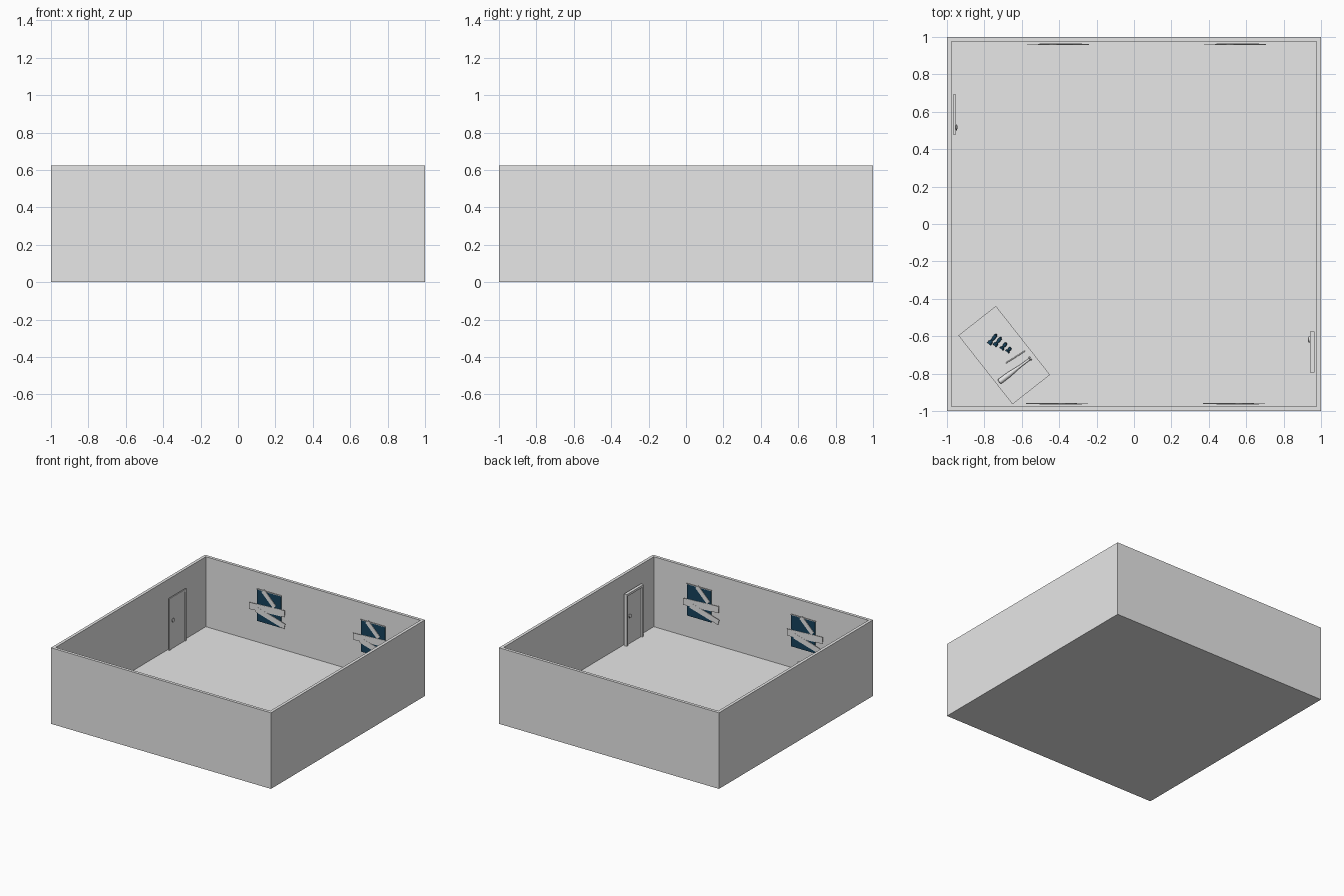
import bpy, bmesh, math
from mathutils import Matrix, Vector

cube = bpy.data.objects.get("Cube")
if cube:
    bpy.data.objects.remove(cube, do_unlink=True)


def material(name, color):
    m = bpy.data.materials.new(name)
    m.diffuse_color = color
    m.use_nodes = True
    m.node_tree.nodes["Principled BSDF"].inputs["Base Color"].default_value = color
    return m


GREY = material("light_grey", (0.8, 0.8, 0.8, 1))
BLUE = material("dark_blue", (0.008, 0.055, 0.11, 1))
FLOOR, INNER, HEIGHT = 0.05, 0.965, 0.625


def finish(bm, name, frame=Matrix(), mat=GREY, smooth=False):
    bmesh.ops.recalc_face_normals(bm, faces=bm.faces)
    me = bpy.data.meshes.new(name)
    bm.to_mesh(me)
    bm.free()
    me.materials.append(mat)
    ob = bpy.data.objects.new(name, me)
    ob.matrix_world = frame
    bpy.context.collection.objects.link(ob)
    if smooth:
        bpy.ops.object.select_all(action="DESELECT")
        ob.select_set(True)
        bpy.context.view_layer.objects.active = ob
        bpy.ops.object.shade_smooth_by_angle()
    return ob


def box(name, center, size, frame=Matrix(), tilt=0, mat=GREY):
    bm = bmesh.new()
    spin = Matrix.Rotation(math.radians(tilt), 4, "Y")
    bmesh.ops.create_cube(bm, size=1, matrix=Matrix.Translation(center) @ spin @ Matrix.Diagonal((*size, 1)))
    return finish(bm, name, frame, mat)


def lathe(name, profile, frame, mat=GREY, sides=16):
    """Spin (radius, height) points round the local z axis."""
    bm = bmesh.new()
    verts = [bm.verts.new((r, 0, h)) for r, h in profile]
    edges = [bm.edges.new(pair) for pair in zip(verts, verts[1:])]
    bmesh.ops.spin(bm, geom=verts + edges, axis=(0, 0, 1), cent=(0, 0, 0),
                   angle=math.tau, steps=sides)
    bmesh.ops.remove_doubles(bm, verts=bm.verts, dist=0.00005)
    return finish(bm, name, frame, mat, True)


def lying(start, end):
    """Frame whose z axis runs from start towards end."""
    a, b = Vector(start), Vector(end)
    return Matrix.Translation(a) @ (b - a).to_track_quat("Z", "Y").to_matrix().to_4x4()


def on_wall(x, y, turn):
    """Frame with x to the right and -y into the room."""
    return Matrix.Translation((x, y, 0)) @ Matrix.Rotation(math.radians(turn), 4, "Z")


# Room shell: a block hollowed out from its top
bm = bmesh.new()
bmesh.ops.create_cube(bm, size=1, matrix=Matrix.Translation((0, 0, HEIGHT / 2)) @ Matrix.Diagonal((2, 2, HEIGHT, 1)))
top = max(bm.faces, key=lambda f: f.calc_center_median().z)
bmesh.ops.inset_region(bm, faces=[top], thickness=1 - INNER)
pit = bmesh.ops.extrude_face_region(bm, geom=[top])["geom"]
bmesh.ops.translate(bm, verts=[v for v in pit if isinstance(v, bmesh.types.BMVert)], vec=(0, 0, FLOOR - HEIGHT))
if top.is_valid:
    bmesh.ops.delete(bm, geom=[top], context="FACES_ONLY")
finish(bm, "room_shell")


# Doors with frame, leaf and knob
def door(side, frame, depth):
    h, w, rim = 0.425, 0.22, 0.018
    for label, u in (("left", -1), ("right", 1)):
        box(f"{side}_door_{label}_jamb", (u * (w - rim) / 2, -depth / 2, FLOOR + h / 2), (rim, depth, h), frame)
    box(f"{side}_door_header", (0, -depth / 2, FLOOR + h - rim / 2), (w - 2 * rim, depth, rim), frame)
    box(f"{side}_door_leaf", (0, -depth / 4, FLOOR + (h - rim) / 2), (w - 2 * rim, depth / 2, h - rim), frame)
    hub = frame @ Matrix.Translation((-0.068, -depth / 2, 0.285)) @ Matrix.Rotation(math.pi / 2, 4, "X")
    reach = depth / 2 + 0.01
    lathe(f"{side}_door_knob", [(0, 0), (0.007, 0), (0.007, reach * 0.4), (0.016, reach * 0.55),
                                (0.016, reach * 0.85), (0.009, reach), (0, reach)], hub)


door("right_wall", on_wall(-INNER, 0.585, 90), 0.01)
door("left_wall", on_wall(INNER, -0.685, -90), 0.024)


# Boarded windows: (centre u, centre z, length, width, tilt)
PLANKS = [(-0.017, 0.347, 0.325, 0.055, -3),
          (0.015, 0.288, 0.27, 0.045, 16),
          (0.0, 0.44, 0.15, 0.036, 45)]


def window(name, frame, shift):
    box(f"{name}_pane", (0, -0.001, 0.36), (0.218, 0.004, 0.26), frame, mat=BLUE)
    for i, (u, z, length, width, tilt) in enumerate(PLANKS):
        box(f"{name}_plank_{i + 1}", (u + shift, -0.0045 - 0.001 * i, z), (length, 0.004, width), frame, tilt)
    box(f"{name}_lintel", (0, -0.003, 0.492), (0.226, 0.006, 0.006), frame)


for label, x in (("right", -0.392), ("left", 0.554)):
    window(f"back_{label}_window", on_wall(x, INNER, 0), 0)
    window(f"front_{label}_window", on_wall(x, -INNER, 180), 0.034)

# Table in the corner
TOP = 0.21
table = on_wall(-0.694, -0.701, -51.8)
box("table_top", (0, 0, TOP - 0.01), (0.468, 0.255, 0.02), table)
for label_x, sx in (("far", -1), ("near", 1)):
    for label_y, sy in (("inner", 1), ("outer", -1)):
        box(f"table_{label_x}_{label_y}_leg", (sx * 0.215, sy * 0.108, (FLOOR + TOP - 0.02) / 2),
            (0.025, 0.025, TOP - 0.02 - FLOOR), table)

# Bat and thin rod lying on the table
lathe("bat", [(0, 0), (0.012, 0.001), (0.015, 0.006), (0.014, 0.07), (0.007, 0.14),
              (0.006, 0.204), (0.011, 0.207), (0.011, 0.213), (0, 0.214)],
      lying((-0.722, -0.845, TOP + 0.015), (-0.551, -0.717, TOP + 0.011)))
lathe("thin_rod", [(0, 0), (0.003, 0), (0.003, 0.12), (0, 0.12)],
      lying((-0.684, -0.743, TOP + 0.003), (-0.583, -0.679, TOP + 0.003)))

# Row of small dark pieces
for i, (x, y, size) in enumerate([(-0.754, -0.615, 0.07), (-0.727, -0.628, 0.06),
                                  (-0.695, -0.652, 0.045), (-0.668, -0.672, 0.032)]):
    half = Vector((0.62, 0.78, 0)) * size / 2
    spot = Vector((x, y, TOP + 0.012))
    lathe(f"small_piece_{i + 1}", [(0, 0), (0.012, 0), (0.012, size * 0.2), (0.006, size * 0.35),
                                   (0.009, size * 0.6), (0.009, size * 0.85), (0, size)],
          lying(spot - half, spot + half), BLUE, 12)
